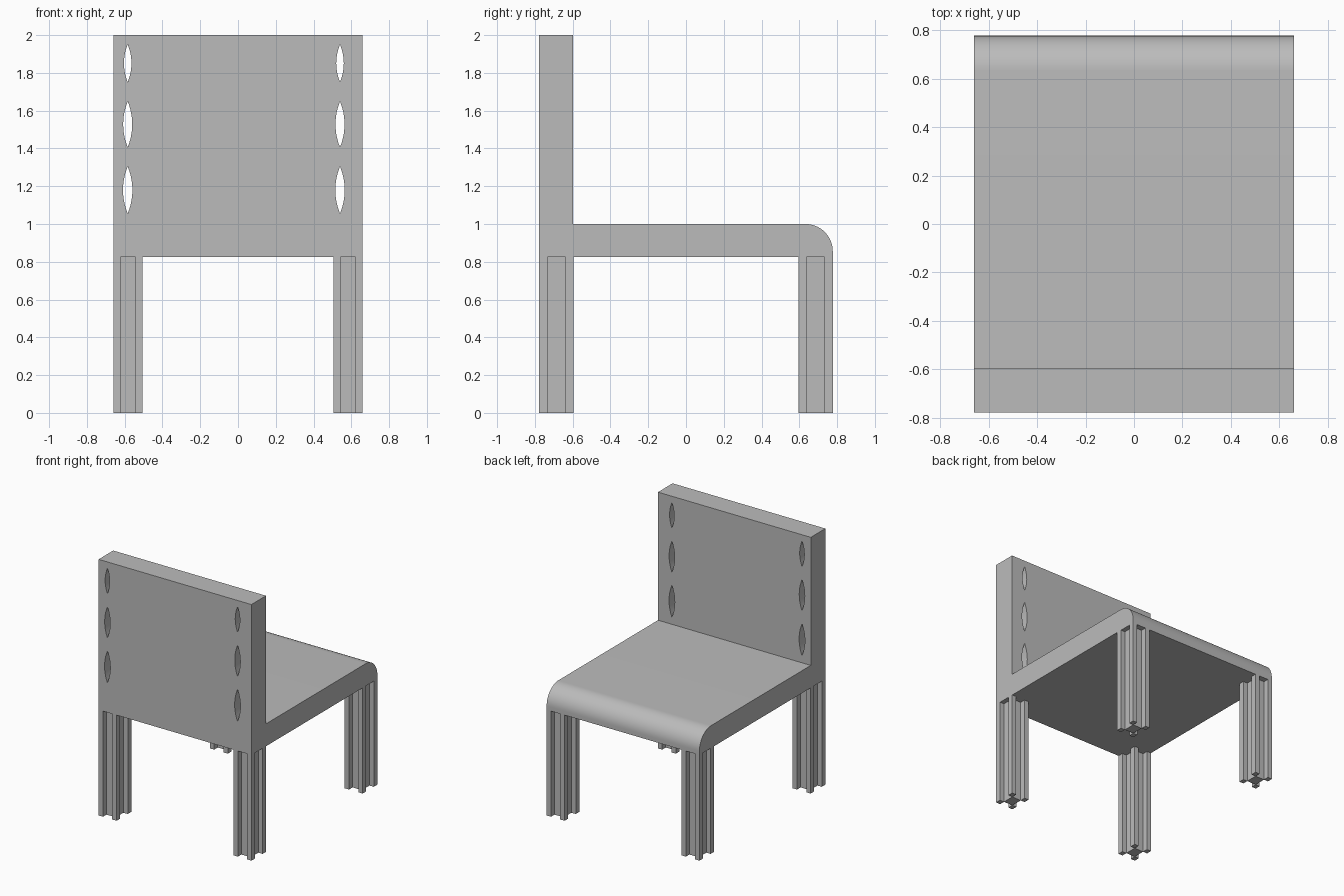
import bpy, bmesh
from math import sin, cos, pi

cube = bpy.data.objects.get("Cube")
if cube:
    bpy.data.objects.remove(cube, do_unlink=True)

grey = bpy.data.materials.new("plain_grey")
grey.use_nodes = True
COLOUR = (0.5, 0.5, 0.5, 1)
grey.diffuse_color = COLOUR
grey.node_tree.nodes["Principled BSDF"].inputs["Base Color"].default_value = COLOUR


def add_prism(bm, points, offset):
    """Extrude a closed outline along the offset vector."""
    face = bm.faces.new([bm.verts.new(p) for p in points])
    ext = bmesh.ops.extrude_face_region(bm, geom=[face], use_keep_orig=True)
    verts = [g for g in ext["geom"] if isinstance(g, bmesh.types.BMVert)]
    bmesh.ops.translate(bm, verts=verts, vec=offset)


def finish(bm, name):
    bmesh.ops.recalc_face_normals(bm, faces=bm.faces[:])
    mesh = bpy.data.meshes.new(name)
    bm.to_mesh(mesh)
    bm.free()
    mesh.materials.append(grey)
    obj = bpy.data.objects.new(name, mesh)
    bpy.context.collection.objects.link(obj)
    return obj


HALF_W, HALF_D = 0.66, 0.777
BACK_FACE, SEAT_TOP, SEAT_BASE = -0.597, 1.0, 0.825

# Seat and backrest: one side profile with a rounded front edge
R = 0.145
profile = [(-HALF_D, SEAT_BASE), (HALF_D, SEAT_BASE)]
for i in range(17):
    a = pi / 2 * i / 16
    profile.append((HALF_D - R + R * cos(a), SEAT_TOP - R + R * sin(a)))
profile += [(BACK_FACE, SEAT_TOP), (BACK_FACE, 2), (-HALF_D, 2)]
bm = bmesh.new()
add_prism(bm, [(-HALF_W, y, z) for y, z in profile], (2 * HALF_W, 0, 0))
body = finish(bm, "seat_and_backrest")

# Pointed oval holes through the backrest
bm = bmesh.new()
for x in (-0.584, 0.54):
    for z, half_w, half_h in ((1.18, 0.025, 0.125), (1.528, 0.024, 0.122), (1.851, 0.02, 0.1)):
        n = 10
        steps = [-1 + 2 * i / n for i in range(n + 1)]
        outline = [(x + half_w * (1 - t * t), -1, z + half_h * t) for t in steps]
        outline += [(x - half_w * (1 - t * t), -1, z + half_h * t) for t in steps[-2:0:-1]]
        add_prism(bm, outline, (0, 0.7, 0))
cutter = finish(bm, "hole_cutter")
cutter.hide_render = True
cut = body.modifiers.new("holes", "BOOLEAN")
cut.operation, cut.solver, cut.object = "DIFFERENCE", "EXACT", cutter
bpy.context.view_layer.objects.active = body
body.select_set(True)
bpy.ops.object.modifier_apply(modifier=cut.name)
bpy.data.objects.remove(cutter, do_unlink=True)
bpy.ops.object.shade_smooth_by_angle(angle=0.4)
body.select_set(False)

# Legs: a central core with a square post at each corner, leaving grooves between
LEG_X, LEG_Y = 0.0775, 0.091
CORE_X, CORE_Y = 0.04, 0.047


def add_post(bm, x0, x1, y0, y1):
    add_prism(bm, [(x0, y0, 0), (x1, y0, 0), (x1, y1, 0), (x0, y1, 0)], (0, 0, SEAT_BASE))


for side, sx in (("right", -1), ("left", 1)):
    for end, sy in (("back", -1), ("front", 1)):
        cx, cy = sx * (HALF_W - LEG_X), sy * (HALF_D - LEG_Y)
        bm = bmesh.new()
        add_post(bm, cx - CORE_X, cx + CORE_X, cy - CORE_Y, cy + CORE_Y)
        for px in (-1, 1):
            for py in (-1, 1):
                xs = sorted((cx + px * CORE_X, cx + px * LEG_X))
                ys = sorted((cy + py * CORE_Y, cy + py * LEG_Y))
                add_post(bm, *xs, *ys)
        finish(bm, f"{end}_{side}_leg")
